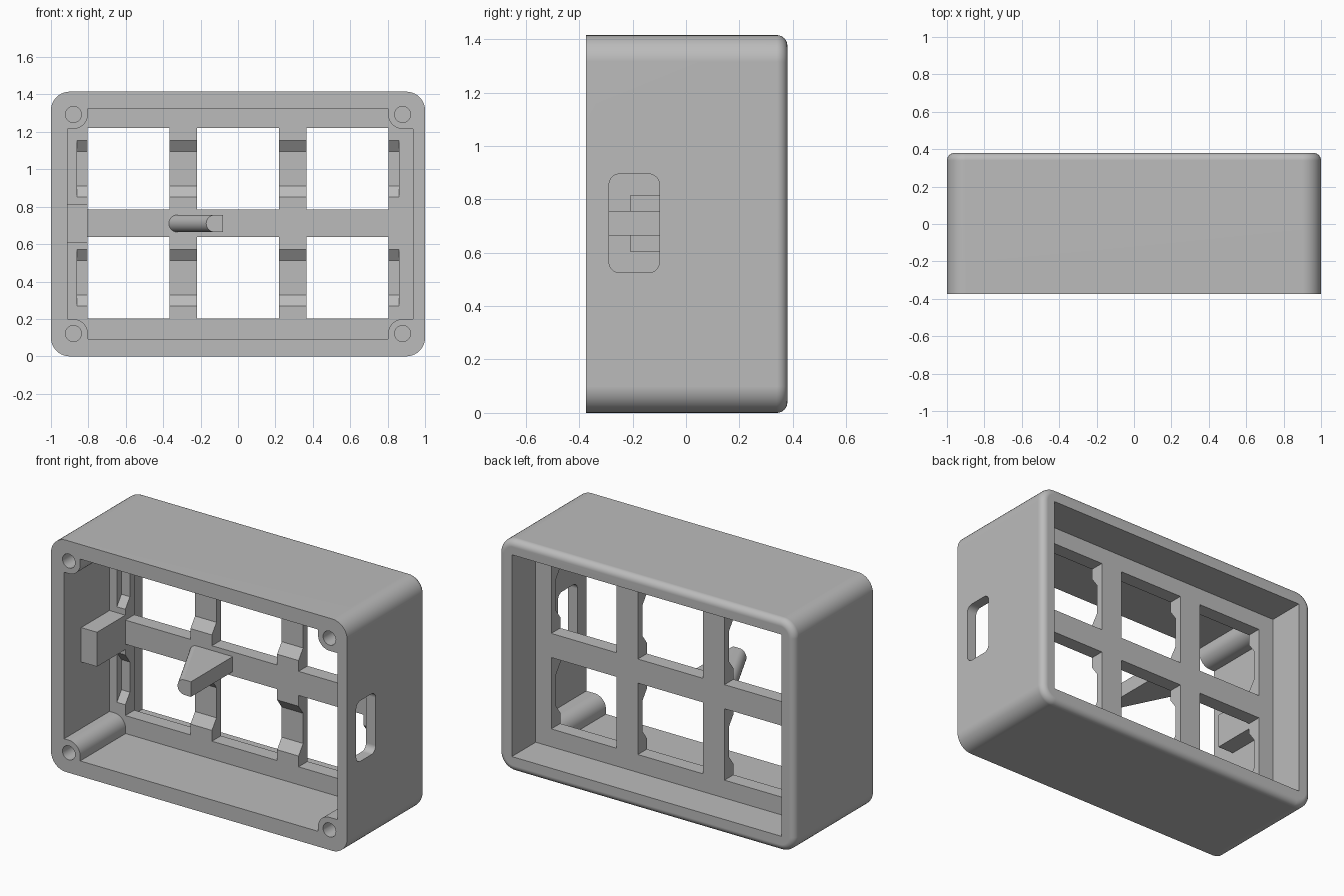
import bpy, bmesh, math

if "Cube" in bpy.data.objects:
    bpy.data.objects.remove(bpy.data.objects["Cube"])

grey = bpy.data.materials.new("light grey plastic")
grey.diffuse_color = (0.5, 0.5, 0.5, 1)
grey.use_nodes = True
grey.node_tree.nodes["Principled BSDF"].inputs["Base Color"].default_value = grey.diffuse_color

W, H = 1.0, 1.415            # half width, height
FRONT, BACK = -0.375, 0.38
PLATE_F, PLATE_B = 0.063, 0.15


def loft(name, rings):
    """Closed solid through a list of equal-length 3D rings."""
    bm = bmesh.new()
    loops = [[bm.verts.new(p) for p in ring] for ring in rings]
    n = len(loops[0])
    for a, b in zip(loops, loops[1:]):
        for i in range(n):
            j = (i + 1) % n
            bm.faces.new((a[i], a[j], b[j], b[i]))
    bm.faces.new(loops[0])
    bm.faces.new(loops[-1])
    bmesh.ops.recalc_face_normals(bm, faces=bm.faces[:])
    me = bpy.data.meshes.new(name)
    bm.to_mesh(me)
    bm.free()
    me.materials.append(grey)
    ob = bpy.data.objects.new(name, me)
    bpy.context.collection.objects.link(ob)
    return ob


def along_y(name, pts, y0, y1):
    return loft(name, [[(x, y, z) for x, z in pts] for y in (y0, y1)])


def along_x(name, pts, x0, x1):
    return loft(name, [[(x, y, z) for y, z in pts] for x in (x0, x1)])


def rect(a0, a1, b0, b1):
    return [(a0, b0), (a1, b0), (a1, b1), (a0, b1)]


def arc(cx, cz, r, start, end, n=10):
    return [(cx + r * math.cos(math.radians(start + (end - start) * i / n)),
             cz + r * math.sin(math.radians(start + (end - start) * i / n)))
            for i in range(n + 1)]


def round_rect(a0, a1, b0, b1, r):
    return (arc(a1 - r, b1 - r, r, 0, 90) + arc(a0 + r, b1 - r, r, 90, 180)
            + arc(a0 + r, b0 + r, r, 180, 270) + arc(a1 - r, b0 + r, r, 270, 360))


def select(ob):
    bpy.ops.object.select_all(action='DESELECT')
    ob.select_set(True)
    bpy.context.view_layer.objects.active = ob


def cut(ob, cutter):
    select(ob)
    m = ob.modifiers.new("cut", 'BOOLEAN')
    m.operation, m.solver, m.object = 'DIFFERENCE', 'EXACT', cutter
    bpy.ops.object.modifier_apply(modifier=m.name)
    bpy.data.objects.remove(cutter, do_unlink=True)


def smooth(ob):
    select(ob)
    bpy.ops.object.shade_smooth_by_angle(angle=math.radians(30))
    m = ob.modifiers.new("clean shading", 'WEIGHTED_NORMAL')
    m.keep_sharp = True


# Outer case: rounded rectangle with a fillet round the back edge
F = 0.04
sections = [(FRONT, 0)]
for i in range(7):
    t = math.radians(15 * i)
    sections.append((BACK - F + F * math.sin(t), F * (1 - math.cos(t))))
case = loft("case", [[(x, y, z) for x, z in
                      round_rect(-W + d, W - d, d, H - d, 0.1 - d)]
                     for y, d in sections])

# Front cavity, its outline stepping round the four screw bosses
L, R, B, T = -0.912, 0.935, 0.093, 1.325
SX, SZ0, SZ1, SR = 0.88, 0.122, 1.293, 0.077
outline = ([(SX - SR, T)] + arc(SX, SZ1, SR, 180, 270) + [(R, SZ1 - SR)]
           + [(R, SZ0 + SR)] + arc(SX, SZ0, SR, 90, 180) + [(SX - SR, B)]
           + [(-SX + SR, B)] + arc(-SX, SZ0, SR, 0, 90) + [(L, SZ0 + SR)]
           + [(L, SZ1 - SR)] + arc(-SX, SZ1, SR, 270, 360) + [(-SX + SR, T)])
cut(case, along_y("cavity", outline, FRONT - 0.1, PLATE_F))

# Back recess
cut(case, along_y("recess", rect(-0.91, 0.91, 0.093, 1.325), PLATE_B, BACK + 0.1))

# Six windows, and a sloped clip groove across each row
for zc in (0.42, 1.003):
    for xc in (-0.585, 0, 0.585):
        cut(case, along_y("window", rect(xc - 0.22, xc + 0.22, zc - 0.218, zc + 0.218),
                          PLATE_F - 0.05, PLATE_B + 0.05))
    groove = [(PLATE_F - 0.01, zc - 0.152), (PLATE_F, zc - 0.152), (0.107, zc - 0.092),
              (0.107, zc + 0.092), (PLATE_F, zc + 0.152), (PLATE_F - 0.01, zc + 0.152)]
    cut(case, along_x("groove", groove, -0.862, 0.862))

# Screw holes in the bosses
for x in (-SX, SX):
    for z in (SZ0, SZ1):
        cut(case, along_y("hole", arc(x, z, 0.043, 0, 345, 23), FRONT - 0.1, -0.05))

# Port slot in the right wall
cut(case, along_x("slot", round_rect(-0.288, -0.1, 0.525, 0.895, 0.04), 0.9, 1.1))
smooth(case)

# Block on the left of the plate
along_y("side_block", rect(L - 0.01, -0.805, 0.605, 0.815), -0.21, PLATE_F + 0.02)


# Slanted support peg, rounded on its left
def peg_ring(y, left):
    r = 0.046
    return [(x, y, z) for x, z in
            [(-0.08, 0.71 - r), (-0.08, 0.71 + r)] + arc(left + r, 0.71, r, 90, 270, 14)]


smooth(loft("support_peg", [peg_ring(-0.34, -0.17), peg_ring(PLATE_F + 0.01, -0.375)]))
